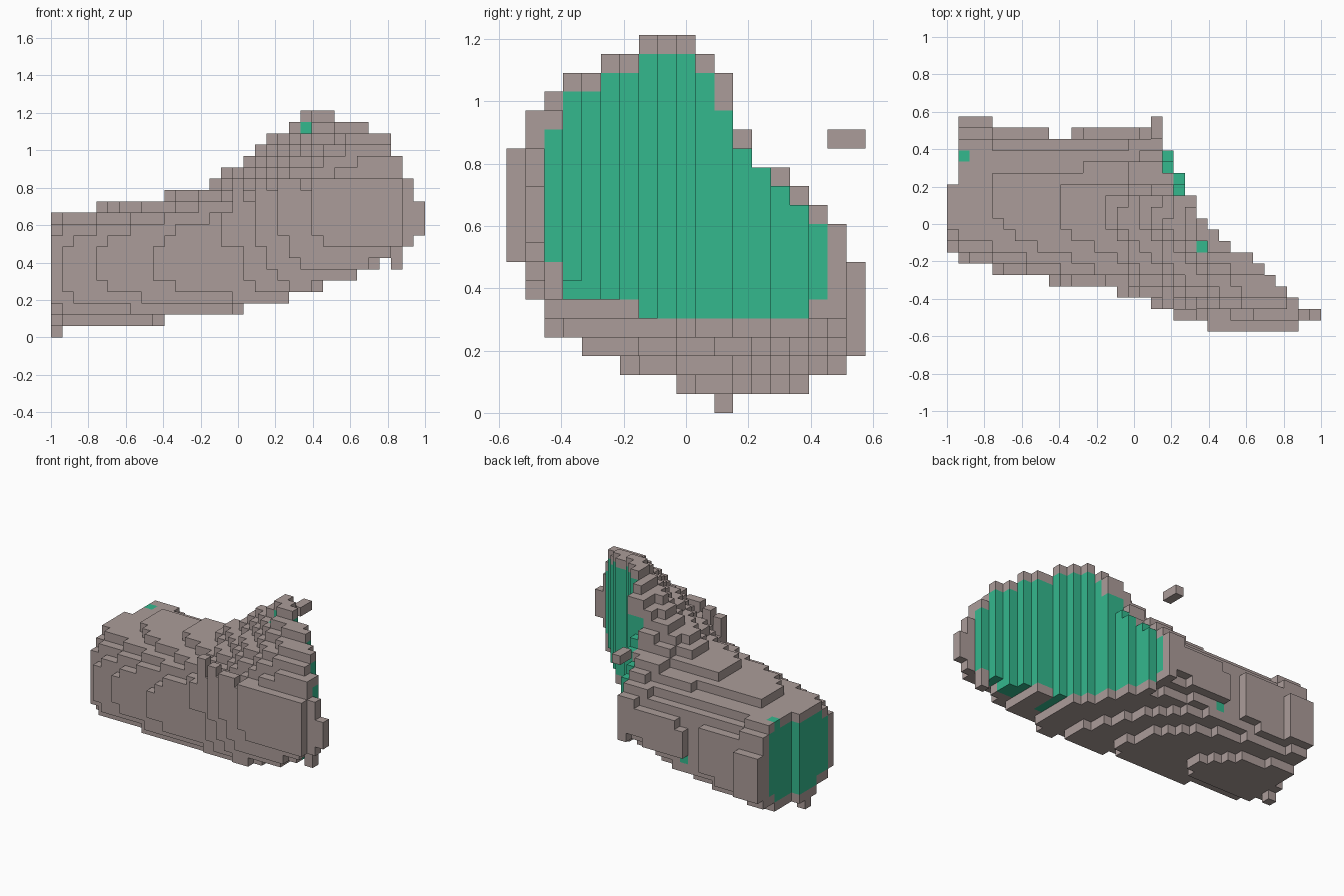
import bpy, bmesh, math

if "Cube" in bpy.data.objects:
    bpy.data.objects.remove(bpy.data.objects["Cube"], do_unlink=True)

NX, NY, NZ = 33, 19, 20
S = 2 / NX                                # edge of one block
PIVOT = (-0.82, 1.51)                     # vertical line the body bends around


def material(name, rgb):
    m = bpy.data.materials.new(name)
    m.use_nodes = True
    m.diffuse_color = (*rgb, 1)
    m.node_tree.nodes["Principled BSDF"].inputs["Base Color"].default_value = (*rgb, 1)
    return m


brown = material("grey brown", (0.41, 0.335, 0.32))
green = material("sea green", (0.034, 0.48, 0.27))


def interp(x, pts):
    if x <= pts[0][0]:
        return pts[0][1]
    for (x0, y0), (x1, y1) in zip(pts, pts[1:]):
        if x <= x1:
            return y0 + (y1 - y0) * (x - x0) / (x1 - x0)
    return pts[-1][1]


# Profiles along the bend angle (degrees): inner wall, outer wall, flare
INNER = [(-7, .97), (0, .97), (12.5, 1.02), (18.4, 1.06), (21, 1.11), (24.5, 1.135),
         (28, 1.135), (39.6, 1.285), (43.5, 1.36)]
OUTER = [(-6.2, 1.67), (-4, 1.71), (2, 1.755), (11.5, 1.85), (23, 2.038), (25.3, 2.135),
         (28, 2.26), (30.5, 2.39), (39, 2.68), (42.5, 2.72)]
FLARE = [(-6, 0), (2, .035), (16.2, .15), (24.5, .265), (26.3, .38), (29.8, .495),
         (33, .72), (38, 1)]
# Wide end section: top and bottom height across its width
TOP = [(0, .5), (.04, .6), (.12, .68), (.18, .785), (.26, .82), (.31, .95), (.36, 1.09),
       (.42, 1.15), (.48, 1.2), (.55, 1.22), (.62, 1.18), (.7, 1.14), (.78, 1.1),
       (.84, 1.075), (.9, .99), (.925, .96), (.98, .86), (1, .82)]
BOTTOM = [(0, .36), (.1, .28), (.3, .25), (.55, .27), (.72, .28), (.8, .32), (.87, .35),
          (.92, .41), (1, .53)]
# The outer edge of the flare starts abruptly and stands higher
LIP_WIDTH = [(.92, 0), (.98, 1)]
LIP_START = [(21, 0), (23, 1)]
# Dished cut at the wide end: x limit against y, and against height near the bottom
CUT = [(-.42, .88), (-.3, .75), (-.24, .69), (-.18, .62), (-.12, .51), (0, .39), (.06, .34),
       (.12, .33), (.18, .28), (.24, .27), (.3, .22), (.36, .21), (.42, .15)]
UNDERCUT = [(.22, .27), (.28, .45), (.34, .63), (.4, .75), (.46, .82), (.52, 1)]


def centre(c):
    return (-1 + (c[0] + .5) * S, (c[1] + .5 - NY / 2) * S, (c[2] + .5) * S)


def bend(x, y):
    dx, dy = x - PIVOT[0], PIVOT[1] - y
    return math.degrees(math.atan2(dx, dy)), math.hypot(dx, dy)


def in_loft(c):
    """Inside the flaring body, ignoring the two end cuts."""
    x, y, z = centre(c)
    t, r = bend(x, y)
    r0, r1 = interp(t, INNER), interp(t, OUTER)
    u = (r - r0) / (r1 - r0)
    if not 0 <= u <= 1:
        return False
    power = 3 if u < .5 else 2.4          # the outer side is rounder
    half = .31 * (1 - abs(2 * u - 1) ** power) ** (1 / power)
    w = interp(t, FLARE)
    w += (1 - w) * interp(u, LIP_WIDTH) * interp(t, LIP_START)
    low = (.37 - half) * (1 - w) + interp(u, BOTTOM) * w
    high = (.37 + half) * (1 - w) + interp(u, TOP) * w
    return low <= z <= high


def in_cuts(c, margin):
    x, y, z = centre(c)
    return bend(x, y)[0] >= -6.6 and x <= min(interp(y, CUT) - margin, interp(z, UNDERCUT))


DIRS = [(1, 0, 0), (-1, 0, 0), (0, 1, 0), (0, -1, 0), (0, 0, 1), (0, 0, -1)]


def step(c, d):
    return (c[0] + d[0], c[1] + d[1], c[2] + d[2])


def block(i, j, k):
    return {(a, b, c) for a in range(*i) for b in range(*j) for c in range(*k)}


# Sort blocks into the outer shell and the inner core
shell, core = set(), set()
for c in block((0, NX), (0, NY), (0, NZ)):
    if not in_loft(c):
        continue
    # the two front rows are all shell
    inner = c[1] > 1 and all(in_loft(step(c, d)) for d in DIRS)
    _, y, z = centre(c)
    # the shell stops one block short over the low back shoulder
    margin = S if not inner and .13 < y < .4 and z > .6 else 0
    if in_cuts(c, margin):
        (core if inner else shell).add(c)

# Small projecting blocks on the shell
shell |= block((31, 32), (1, 2), (8, 14)) | block((32, 33), (1, 2), (9, 12))
shell |= block((30, 31), (2, 3), (6, 8)) | block((0, 1), (11, 12), (0, 1))
shell |= block((1, 4), (18, 19), (3, 8))
# Small gaps in the shell
shell -= {(11, 17, 4), (22, 7, 18), (22, 7, 19)}
core -= shell

# Spots where the core shows through the shell
spots = {(1, 15, 10), (8, 14, 1), (11, 16, 4), (22, 7, 17)} & (shell | core)
shell -= spots
core |= spots
loose = block((18, 19), (17, 19), (14, 15))


def build(name, cells, solid, mat):
    """Skin the cells with square faces wherever they meet open space."""
    bm = bmesh.new()
    verts = {}

    def vert(p):
        if p not in verts:
            verts[p] = bm.verts.new((-1 + p[0] * S, (p[1] - NY / 2) * S, p[2] * S))
        return verts[p]

    for c in sorted(cells):
        for d in DIRS:
            if step(c, d) in solid:
                continue
            a = next(n for n in range(3) if d[n])
            b, e = (a + 1) % 3, (a + 2) % 3
            quad = []
            for s, t in ((0, 0), (1, 0), (1, 1), (0, 1)):
                p = list(c)
                p[a] += d[a] > 0
                p[b] += s
                p[e] += t
                quad.append(vert(tuple(p)))
            bm.faces.new(quad if d[a] > 0 else quad[::-1])
    me = bpy.data.meshes.new(name)
    bm.to_mesh(me)
    bm.free()
    me.materials.append(mat)
    ob = bpy.data.objects.new(name, me)
    bpy.context.collection.objects.link(ob)


build("outer_shell", shell, shell | core, brown)
build("inner_core", core, shell | core, green)
build("loose_block", loose, loose, brown)
